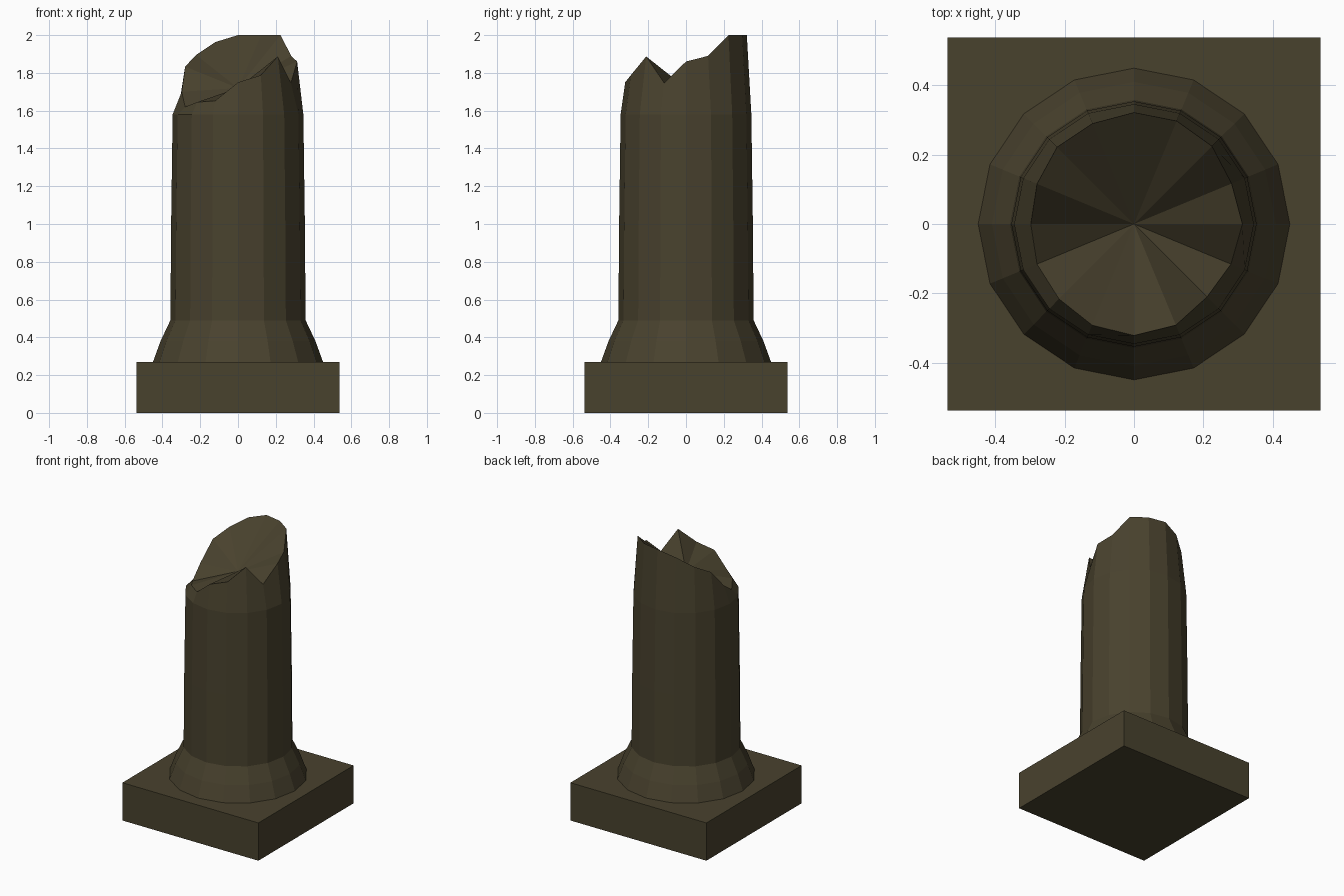
import bpy, bmesh, math

if "Cube" in bpy.data.objects:
    bpy.data.objects.remove(bpy.data.objects["Cube"])

stone = bpy.data.materials.new("dark olive stone")
stone.diffuse_color = (0.066, 0.054, 0.027, 1.0)
stone.use_nodes = True
stone.node_tree.nodes["Principled BSDF"].inputs["Base Color"].default_value = stone.diffuse_color


def make_object(name, bm):
    bmesh.ops.recalc_face_normals(bm, faces=bm.faces)
    mesh = bpy.data.meshes.new(name)
    bm.to_mesh(mesh)
    bm.free()
    mesh.materials.append(stone)
    obj = bpy.data.objects.new(name, mesh)
    bpy.context.collection.objects.link(obj)
    return obj


# Square plinth
bm = bmesh.new()
bmesh.ops.create_cube(bm, size=1)
for v in bm.verts:
    v.co = (v.co.x * 1.076, v.co.y * 1.076, (v.co.z + 0.5) * 0.27)
make_object("plinth", bm)

# Broken column: turned 16-sided profile, ending in a jagged rim
SIDES = 16
profile = [(0.45, 0.27), (0.41, 0.38), (0.358, 0.49), (0.354, 1.0), (0.346, 1.58)]
# Rim radius and height at each side, counter-clockwise from +x
rim = [(0.313, 1.86), (0.305, 1.89), (0.318, 2.0), (0.322, 2.0),
       (0.322, 2.0), (0.314, 1.963), (0.314, 1.895), (0.303, 1.833),
       (0.298, 1.70), (0.303, 1.62), (0.306, 1.645), (0.316, 1.652),
       (0.322, 1.75), (0.316, 1.788), (0.298, 1.887), (0.303, 1.747)]

bm = bmesh.new()


def ring(points):
    return [bm.verts.new((r * math.cos(math.tau * i / SIDES),
                          r * math.sin(math.tau * i / SIDES), z))
            for i, (r, z) in enumerate(points)]


rings = [ring([p] * SIDES) for p in profile] + [ring(rim)]
for low, high in zip(rings, rings[1:]):
    for i in range(SIDES):
        j = (i + 1) % SIDES
        bm.faces.new((low[i], low[j], high[j], high[i]))

# Broken top surface, a fan sinking to the middle
centre = bm.verts.new((0, 0, 1.72))
for i in range(SIDES):
    bm.faces.new((rings[-1][i], rings[-1][(i + 1) % SIDES], centre))
bm.faces.new(list(reversed(rings[0])))
make_object("broken_column", bm)
